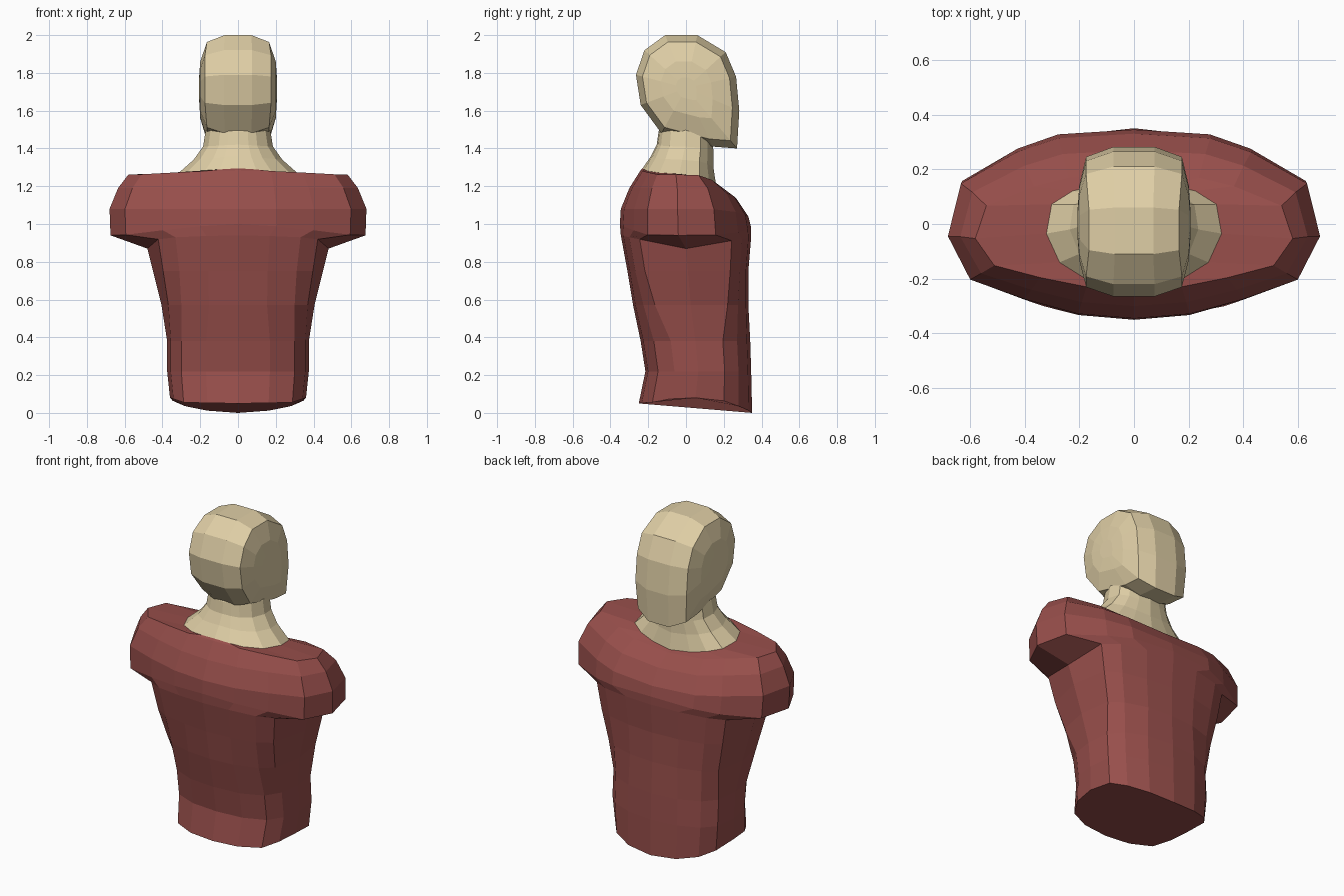
import bpy, bmesh

if "Cube" in bpy.data.objects:
    bpy.data.objects.remove(bpy.data.objects["Cube"])

# Half cross-sections (x, y) from front centre to back centre, in unit size,
# each with a blend saying how far each column's height follows the side height
HIP = ([(0, -1), (.45, -.95), (.80, -.76), (.95, -.45), (1, 0),
        (.96, .50), (.78, .76), (.45, .94), (0, 1)],
       [0, .08, .2, .8, 1, .8, .45, .15, 0])
WAIST = ([(0, -1), (.38, -.96), (.74, -.82), (.91, -.62), (1, 0),
          (.93, .64), (.74, .82), (.4, .96), (0, 1)],
         [0] * 9)
CHEST = ([(0, -1), (.35, -.96), (.69, -.87), (.88, -.71), (1, 0),
          (.92, .70), (.72, .86), (.38, .96), (0, 1)],
         [0, .05, .15, .3, 1, .3, .15, .05, 0])
SHOULDER = ([(0, -1), (.3, -.95), (.59, -.79), (.88, -.58), (1, -.11),
             (.93, .46), (.63, .80), (.41, .95), (0, 1)],
            [0, .2, .55, .95, 1, .95, .6, .25, 0])
COLLAR = ([(0, -1), (.3, -.96), (.55, -.85), (.85, -.54), (1, 0),
           (.94, .55), (.7, .8), (.4, .92), (0, 1)],
          [0, .2, .5, .8, 1, .8, .5, .2, 0])


def material(name, rgb):
    m = bpy.data.materials.new(name)
    m.diffuse_color = (*rgb, 1)
    m.use_nodes = True
    m.node_tree.nodes["Principled BSDF"].inputs["Base Color"].default_value = m.diffuse_color
    return m


def ring(section, half_width, front, back, z_front, z_side=None, z_back=None):
    """Closed 16-point ring, mirrored in x."""
    z_side = z_front if z_side is None else z_side
    z_back = z_front if z_back is None else z_back
    mid, depth = (front + back) / 2, (back - front) / 2
    half = []
    for k, ((x, y), t) in enumerate(zip(*section)):
        z_end = z_front if k <= 4 else z_back
        half.append((x * half_width, mid + y * depth, z_end + (z_side - z_end) * t))
    return half + [(-x, y, z) for x, y, z in half[-2:0:-1]]


def loft(name, rings, mat, cap_end=True):
    bm = bmesh.new()
    rows = [[bm.verts.new(p) for p in r] for r in rings]
    n = len(rows[0])
    for a, b in zip(rows, rows[1:]):
        for i in range(n):
            j = (i + 1) % n
            bm.faces.new((a[i], a[j], b[j], b[i]))
    bm.faces.new(rows[0][::-1])
    if cap_end:
        bm.faces.new(rows[-1])
    bmesh.ops.recalc_face_normals(bm, faces=bm.faces)
    mesh = bpy.data.meshes.new(name)
    bm.to_mesh(mesh)
    bm.free()
    mesh.materials.append(mat)
    obj = bpy.data.objects.new(name, mesh)
    bpy.context.collection.objects.link(obj)
    return obj


red = material("shirt_red", (.31, .077, .07))
tan = material("skin_tan", (.74, .62, .38))

# Torso: waist rings, armpit step, short sleeves and shoulders
collar = ring(COLLAR, .32, -.23, .16, 1.295, 1.265, 1.2)
loft("torso", [
    ring(HIP, .36, -.25, .35, .05, .08, 0),
    ring(HIP, .375, -.215, .345, .22),
    ring(HIP, .375, -.24, .34, .38),
    ring(WAIST, .405, -.28, .33, .57),
    ring(CHEST, .45, -.31, .33, .75),
    ring(CHEST, .48, -.345, .345, .94, .87, .93),
    ring(SHOULDER, .675, -.35, .345, 1.0, .94, .98),
    ring(SHOULDER, .68, -.345, .33, 1.08, 1.08, 1.04),
    ring(SHOULDER, .635, -.30, .27, 1.19, 1.19, 1.13),
    ring(SHOULDER, .58, -.24, .18, 1.285, 1.262, 1.19),
    collar], red, cap_end=False)

# Neck: flares down to the collar
loft("neck", [
    collar,
    ring(COLLAR, .235, -.185, .145, 1.36, 1.34, 1.3),
    ring(COLLAR, .185, -.155, .145, 1.42, 1.41, 1.38),
    ring(COLLAR, .172, -.145, .14, 1.49),
    ring(COLLAR, .15, -.11, .12, 1.56)], tan)

# Head: side profile (y, z) lofted across x, shrinking towards the sides
PROFILE = [(-.11, 2.0), (.06, 2.0), (.21, 1.91), (.265, 1.78), (.282, 1.6),
           (.27, 1.4), (.14, 1.41), (-.13, 1.48), (-.24, 1.63),
           (-.265, 1.79), (-.22, 1.92)]


def head_section(x, s):
    pts = []
    for y, z in PROFILE:
        zs = 1.72 + (z - 1.72) * s
        narrow = .94 if zs < 1.53 or zs > 1.93 else 1
        pts.append((x * narrow, y * s, zs))
    return pts


steps = [(.075, 1), (.175, .87), (.2, .5), (.206, .2)]
loft("head", [head_section(-x, s) for x, s in reversed(steps)]
     + [head_section(x, s) for x, s in steps], tan)
